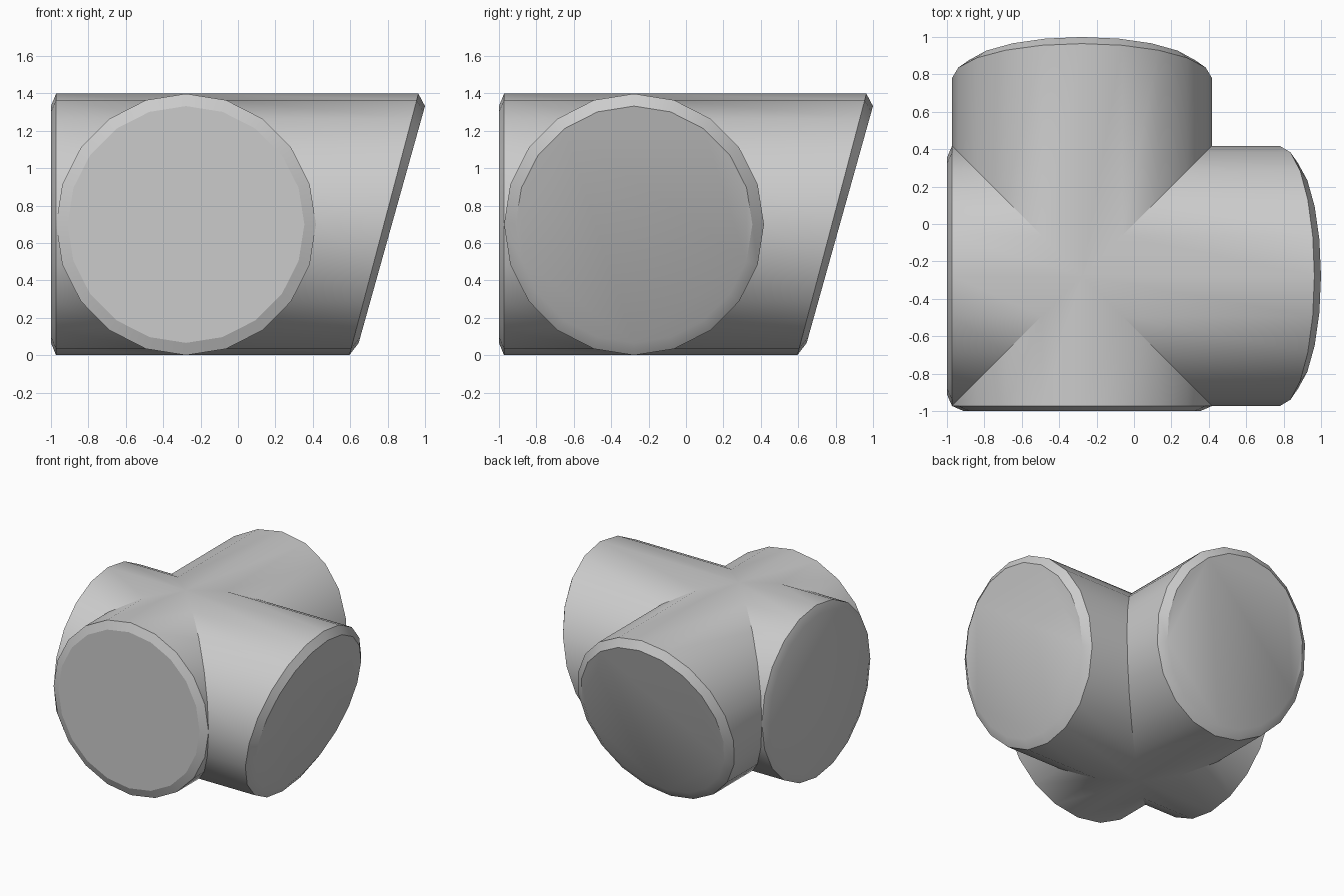
import bpy, bmesh, math
from mathutils import Matrix, Vector

if "Cube" in bpy.data.objects:
    bpy.data.objects.remove(bpy.data.objects["Cube"])

SIDES = 20
RY, RZ = 0.695, 0.699      # pipe radius across / up
CAP = 0.633                # cap radius inside the chamfer
CENTRE = Vector((-0.278, -0.278, RZ))

bm = bmesh.new()


def add_arm(angle, rim, rim_lean, cap, cap_lean):
    """One arm: mitred root, pipe wall, chamfer and (leaning) flat cap."""
    rot = Matrix.Rotation(angle, 3, 'Z')
    rings = [[], [], []]
    for i in range(SIDES):
        a = math.tau * i / SIDES
        s, z = RY * math.cos(a), RZ * math.sin(a)
        cs, cz = CAP * math.cos(a), CAP * math.sin(a)
        points = ((abs(s), s, z),
                  (rim + rim_lean * z, s, z),
                  (cap + cap_lean * cz, cs, cz))
        for ring, p in zip(rings, points):
            ring.append(bm.verts.new(rot @ Vector(p) + CENTRE))
    for r0, r1 in zip(rings, rings[1:]):
        for i in range(SIDES):
            j = (i + 1) % SIDES
            bm.faces.new((r0[i], r0[j], r1[j], r1[i]))
    bm.faces.new(rings[2])


# Two long arms with slanted ends, two short arms with square ends
for quarter in range(4):
    if quarter < 2:
        add_arm(quarter * math.pi / 2, 1.058, 0.264, 1.1005, 0.28)
    else:
        add_arm(quarter * math.pi / 2, 0.695, 0, 0.722, 0)

# Weld the mitre seams
bmesh.ops.remove_doubles(bm, verts=bm.verts[:], dist=0.0005)
bmesh.ops.recalc_face_normals(bm, faces=bm.faces[:])

mesh = bpy.data.meshes.new("pipe_cross")
bm.to_mesh(mesh)
bm.free()
pipe = bpy.data.objects.new("pipe_cross", mesh)
bpy.context.collection.objects.link(pipe)
bpy.context.view_layer.objects.active = pipe
pipe.select_set(True)
bpy.ops.object.shade_smooth_by_angle(angle=math.radians(30))

# Crisp edge around the front cap
for e in mesh.edges:
    if all(mesh.vertices[v].co.y < -0.995 for v in e.vertices):
        e.use_edge_sharp = True
